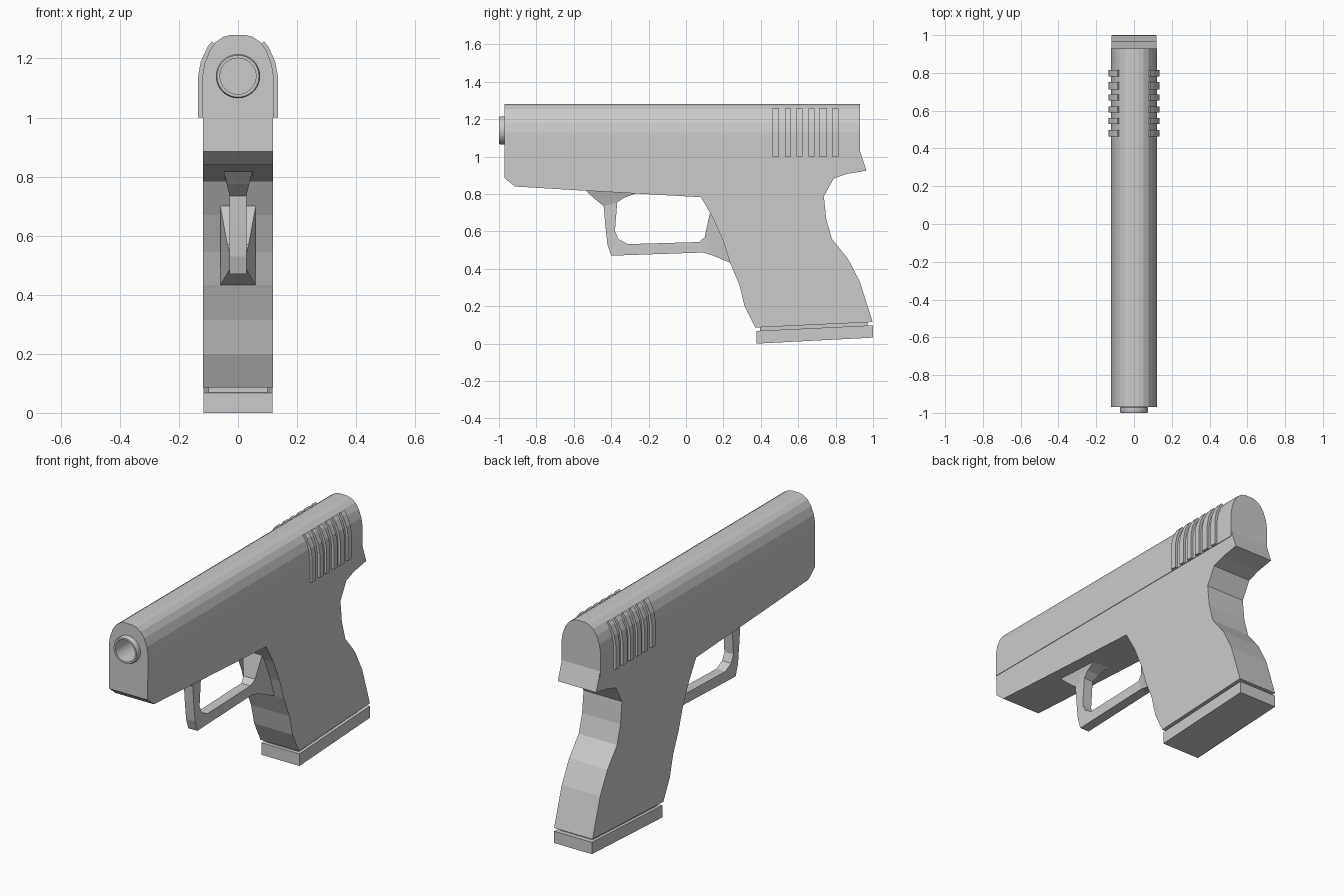
import bpy, bmesh, math


def finish(name, bm):
    bmesh.ops.remove_doubles(bm, verts=bm.verts, dist=1e-5)
    bmesh.ops.recalc_face_normals(bm, faces=bm.faces)
    me = bpy.data.meshes.new(name)
    bm.to_mesh(me)
    bm.free()
    ob = bpy.data.objects.new(name, me)
    bpy.context.collection.objects.link(ob)
    return ob


def loft(name, rings, closed=False):
    """Skin a row of equal vertex rings; cap both ends unless closed."""
    bm = bmesh.new()
    vs = [[bm.verts.new(p) for p in r] for r in rings]
    n = len(vs[0])
    for a, b in zip(vs, vs[1:]):
        for i in range(n):
            j = (i + 1) % n
            bm.faces.new((a[i], a[j], b[j], b[i]))
    bm.faces.new(vs[0])
    bm.faces.new(vs[-1])
    return finish(name, bm)


def side_prism(name, pts, half):
    return loft(name, [[(x, y, z) for y, z in pts] for x in (-half, half)])


def front_prism(name, pts, y0, y1):
    return loft(name, [[(x, y, z) for x, z in pts] for y in (y0, y1)])


def circle(r, y, n=32):
    return [(r * math.cos(2 * math.pi * i / n), y,
             1.14 + r * math.sin(2 * math.pi * i / n)) for i in range(n)]


# Frame with grip
side_prism("frame", [
    (-0.97, 1.0), (-0.97, 0.885), (-0.915, 0.84), (-0.53, 0.817),
    (0.08, 0.783), (0.145, 0.67), (0.20, 0.545), (0.235, 0.433),
    (0.285, 0.315), (0.313, 0.20), (0.37, 0.086), (0.998, 0.115),
    (0.93, 0.33), (0.865, 0.455), (0.78, 0.56), (0.75, 0.665),
    (0.737, 0.787), (0.79, 0.883), (0.86, 0.907), (0.965, 0.925),
    (0.93, 1.03), (0.93, 1.05), (0.9, 1.05), (0.9, 1.0)], 0.119)

# Slide with rounded top
right = [(0.122, 1.0), (0.122, 1.13), (0.114, 1.18), (0.097, 1.225),
         (0.076, 1.255), (0.05, 1.273), (0.025, 1.28)]
slide = front_prism("slide", right + [(-x, z) for x, z in reversed(right)],
                    -0.97, 0.93)

# Hole in the slide nose
cutter = loft("nose_cutter", [circle(0.07, -1.05), circle(0.07, -0.75)])
cutter.hide_render = True
cutter.hide_viewport = True
hole = slide.modifiers.new("hole", 'BOOLEAN')
hole.object = cutter
hole.operation = 'DIFFERENCE'
hole.solver = 'EXACT'

# Hollow nose tube
tube = loft("nose_tube", [circle(r, y) for r, y in (
    (0.0699, -0.76), (0.0699, -0.97), (0.075, -0.971), (0.075, -0.992),
    (0.071, -1.0), (0.061, -1.0), (0.061, -0.78))])
for p in tube.data.polygons:
    p.use_smooth = len(p.vertices) == 4
tube.data.set_sharp_from_angle(angle=math.radians(30))

# Grip ribs on both sides of the slide
rib = [(0.11, 1.0), (0.136, 1.0), (0.136, 1.135), (0.126, 1.19),
       (0.103, 1.24), (0.088, 1.258), (0.078, 1.248), (0.09, 1.2)]
for i, (y0, y1) in enumerate([(0.462, 0.497), (0.530, 0.562), (0.590, 0.622),
                              (0.654, 0.686), (0.712, 0.753), (0.781, 0.815)]):
    ob = front_prism(f"slide_rib_{i + 1}", rib, y0, y1)
    ob.modifiers.new("mirror", 'MIRROR')

# Finger guard: outer point, inner point, half width at each station
stations = [
    ((-0.54, 0.822), (-0.26, 0.806), 0.05),
    ((-0.49, 0.775), (-0.33, 0.78), 0.038),
    ((-0.44, 0.735), (-0.368, 0.755), 0.028),
    ((-0.432, 0.64), (-0.38, 0.60), 0.028),
    ((-0.42, 0.53), (-0.36, 0.558), 0.028),
    ((-0.40, 0.47), (-0.31, 0.532), 0.028),
    ((0.09, 0.487), (0.07, 0.543), 0.028),
    ((0.14, 0.472), (0.10, 0.57), 0.036),
    ((0.235, 0.433), (0.128, 0.70), 0.06),
    ((0.26, 0.433), (0.2, 0.70), 0.06)]
loft("finger_guard", [[(-w, *o), (w, *o), (w, *i), (-w, *i)]
                      for o, i, w in stations])

# Base plate and the recessed neck above it
side_prism("base_neck", [(0.395, 0.05), (0.97, 0.08), (0.97, 0.13),
                         (0.395, 0.10)], 0.1)
side_prism("base_plate", [(0.377, 0.0), (1.0, 0.032), (1.0, 0.098),
                          (0.377, 0.068)], 0.117)
